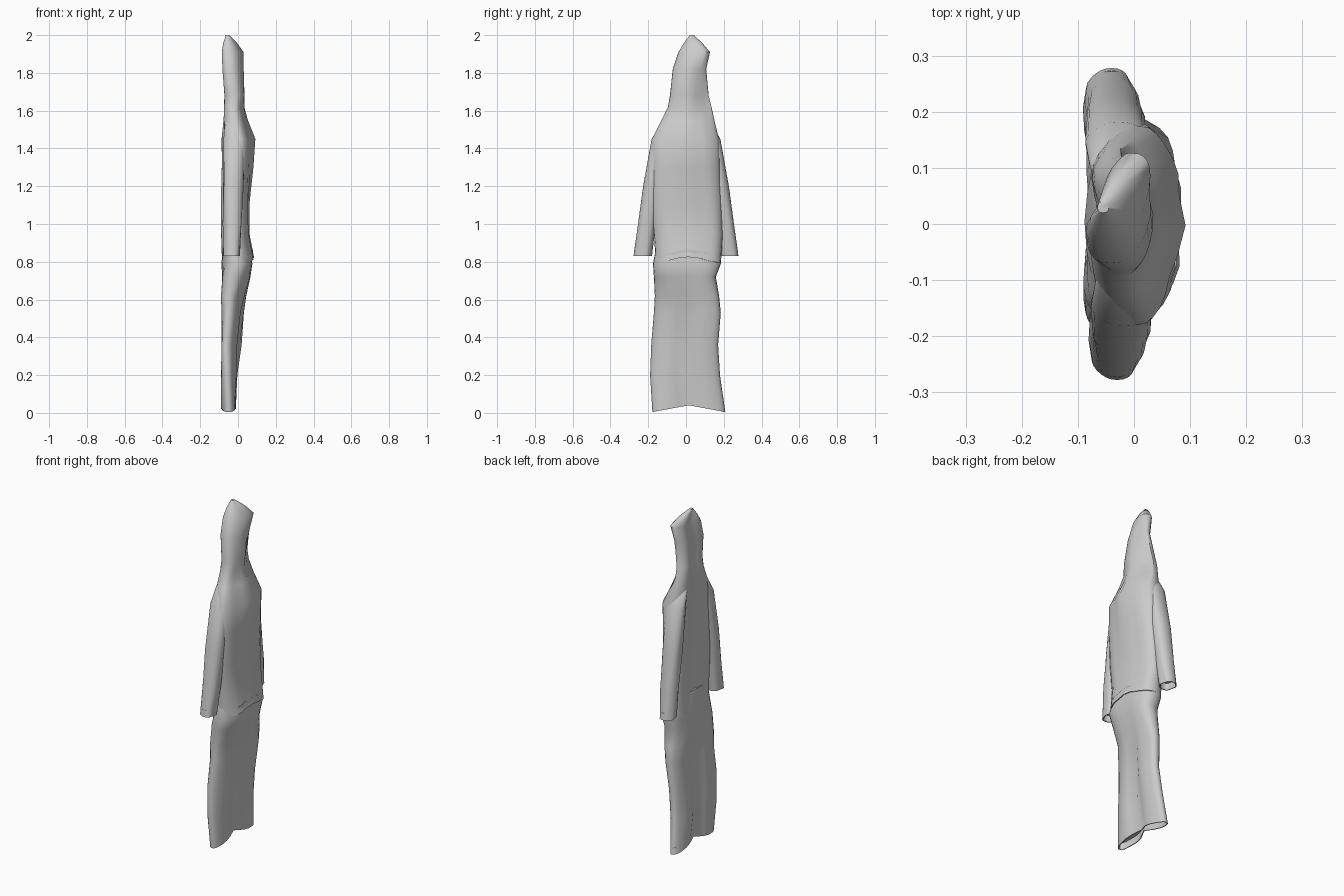
import bpy
import bmesh
import math

cube = bpy.data.objects.get("Cube")
if cube:
    bpy.data.objects.remove(cube, do_unlink=True)

# Single cloth colour
cloth = bpy.data.materials.new("grey cloth")
cloth.use_nodes = True
grey = (0.6, 0.6, 0.6, 1)
cloth.diffuse_color = grey
cloth.node_tree.nodes["Principled BSDF"].inputs["Base Color"].default_value = grey

SIDES = 28


def rounded(value, power):
    """Signed power, which turns a circle into a rounded rectangle."""
    return math.copysign(abs(value) ** power, value)


def ramp(value, start, end):
    """Linear step from 0 at start to 1 at end."""
    return min(1, max(0, (value - start) / (end - start)))


def sleeve_fold(x, y, z, across, depth):
    """Slight creases along the arm."""
    return x + 0.003 * math.sin(5 * across + 11 * z), y, z


def jacket_fold(x, y, z, across, depth):
    """Hood opening and coat front on one face, soft drapes on the other."""
    hood = ramp(z, 1.7, 1.85) * ramp(z, 2.0, 1.93)
    neck = ramp(z, 1.5, 1.65) * ramp(z, 1.87, 1.75)
    x += 0.022 * hood * across
    if depth < 0:
        groove = max(0, 1 - abs(across) / 0.6)
        x += 0.025 * groove * ramp(z, 2.0, 1.93)
        # The hood opening is cut back diagonally
        x += 0.03 * hood * max(0, across) * -depth
    else:
        chest = ramp(z, 1.1, 1.4) * ramp(z, 1.7, 1.5)
        x -= 0.035 * chest * max(0, -across) * depth
        x -= 0.015 * chest * max(0, across) * depth
        # The hood narrows behind the neck
        x -= 0.06 * neck * max(0, across) * depth
        wave = 1 + math.sin(9 * across + 4 * z)
        x -= 0.004 * wave * depth * ramp(z, 1.7, 1.5)
    if z < 0.9:
        z += 0.015 * math.cos(3 * across)
    return x, y, z


def trouser_fold(x, y, z, across, depth):
    """Crease that parts the legs, slanted knees and a notched hem."""
    crease = max(0, 1 - abs(across) / 0.4)
    x -= 0.03 * depth * crease * ramp(z, 0.8, 0.4)
    knee = ramp(z, 0.1, 0.35) * ramp(z, 0.8, 0.65)
    x += (0.014 if across > 0 else 0.03) * across * knee
    x = max(x, -0.09)
    x += 0.004 * math.sin(5 * across + 14 * z) * abs(depth)
    if z < 0.1:
        z += 0.035 * (1 - abs(across))
    return x, y, z


def loft(name, rings, fold, power=0.8, mirror=False, shift=0, hollow=0.04):
    """Skin rings of (z, y_min, y_max, x_min, x_max), listed top to bottom."""
    bm = bmesh.new()
    sign = -1 if mirror else 1
    loops = []
    for z, y_min, y_max, x_min, x_max in rings:
        loop = []
        for i in range(SIDES):
            angle = math.tau * i / SIDES
            across = rounded(math.cos(angle), power)
            depth = rounded(math.sin(angle), power)
            y = (y_min + y_max) / 2 + across * (y_max - y_min) / 2
            x = (x_min + x_max) / 2 + depth * (x_max - x_min) / 2
            x, y, height = fold(x, y, z, across, depth)
            loop.append(bm.verts.new((x + shift, sign * y, height)))
        loops.append(loop)
    for upper, lower in zip(loops, loops[1:]):
        for i in range(SIDES):
            j = (i + 1) % SIDES
            bm.faces.new((upper[i], upper[j], lower[j], lower[i]))
    bm.faces.new(loops[0])
    bottom = bm.faces.new(loops[-1])
    bmesh.ops.recalc_face_normals(bm, faces=bm.faces[:])
    # Open cuffs and hems: a thin rim around a recessed lining
    bmesh.ops.inset_region(bm, faces=[bottom], thickness=0.005)
    inner = bmesh.ops.extrude_face_region(bm, geom=[bottom])["geom"]
    verts = [v for v in inner if isinstance(v, bmesh.types.BMVert)]
    bmesh.ops.translate(bm, verts=verts, vec=(0, 0, hollow))
    if bottom.is_valid:
        bmesh.ops.delete(bm, geom=[bottom], context="FACES")
    mesh = bpy.data.meshes.new(name)
    bm.to_mesh(mesh)
    bm.free()
    mesh.materials.append(cloth)
    obj = bpy.data.objects.new(name, mesh)
    bpy.context.collection.objects.link(obj)
    bpy.ops.object.select_all(action="DESELECT")
    obj.select_set(True)
    bpy.context.view_layer.objects.active = obj
    bpy.ops.object.shade_smooth_by_angle(angle=math.radians(50))


# Jacket with pointed hood
loft("hooded_jacket", [
    (2.0, 0.02, 0.04, -0.065, -0.045),
    (1.96, -0.01, 0.085, -0.075, -0.01),
    (1.91, -0.04, 0.127, -0.08, 0.022),
    (1.82, -0.07, 0.107, -0.08, 0.03),
    (1.68, -0.085, 0.12, -0.08, 0.035),
    (1.62, -0.095, 0.135, -0.083, 0.035),
    (1.55, -0.13, 0.15, -0.085, 0.055),
    (1.45, -0.18, 0.175, -0.08, 0.094),
    (1.3, -0.185, 0.18, -0.075, 0.082),
    (1.1, -0.185, 0.19, -0.075, 0.06),
    (0.95, -0.17, 0.195, -0.08, 0.062),
    (0.81, -0.16, 0.185, -0.085, 0.088),
], jacket_fold)

# Trousers, one piece with a parting crease
loft("trousers", [
    (0.92, -0.15, 0.16, -0.07, 0.04),
    (0.79, -0.175, 0.185, -0.085, 0.078),
    (0.72, -0.17, 0.158, -0.085, 0.068),
    (0.62, -0.165, 0.175, -0.078, 0.045),
    (0.53, -0.17, 0.184, -0.072, 0.03),
    (0.36, -0.184, 0.17, -0.078, 0.012),
    (0.2, -0.19, 0.18, -0.088, 0.0),
    (0.005, -0.178, 0.208, -0.09, -0.01),
], trouser_fold)

# Pair of sleeves
sleeve = [
    (1.6, 0.06, 0.085, -0.05, -0.01),
    (1.54, 0.07, 0.13, -0.075, 0.01),
    (1.45, 0.09, 0.182, -0.085, 0.025),
    (1.2, 0.13, 0.227, -0.088, 0.018),
    (1.0, 0.16, 0.254, -0.088, 0.01),
    (0.83, 0.18, 0.278, -0.084, -0.002),
]
loft("back_sleeve", sleeve, sleeve_fold, power=0.9)
loft("front_sleeve", sleeve, sleeve_fold, power=0.9, mirror=True, shift=0.01)
